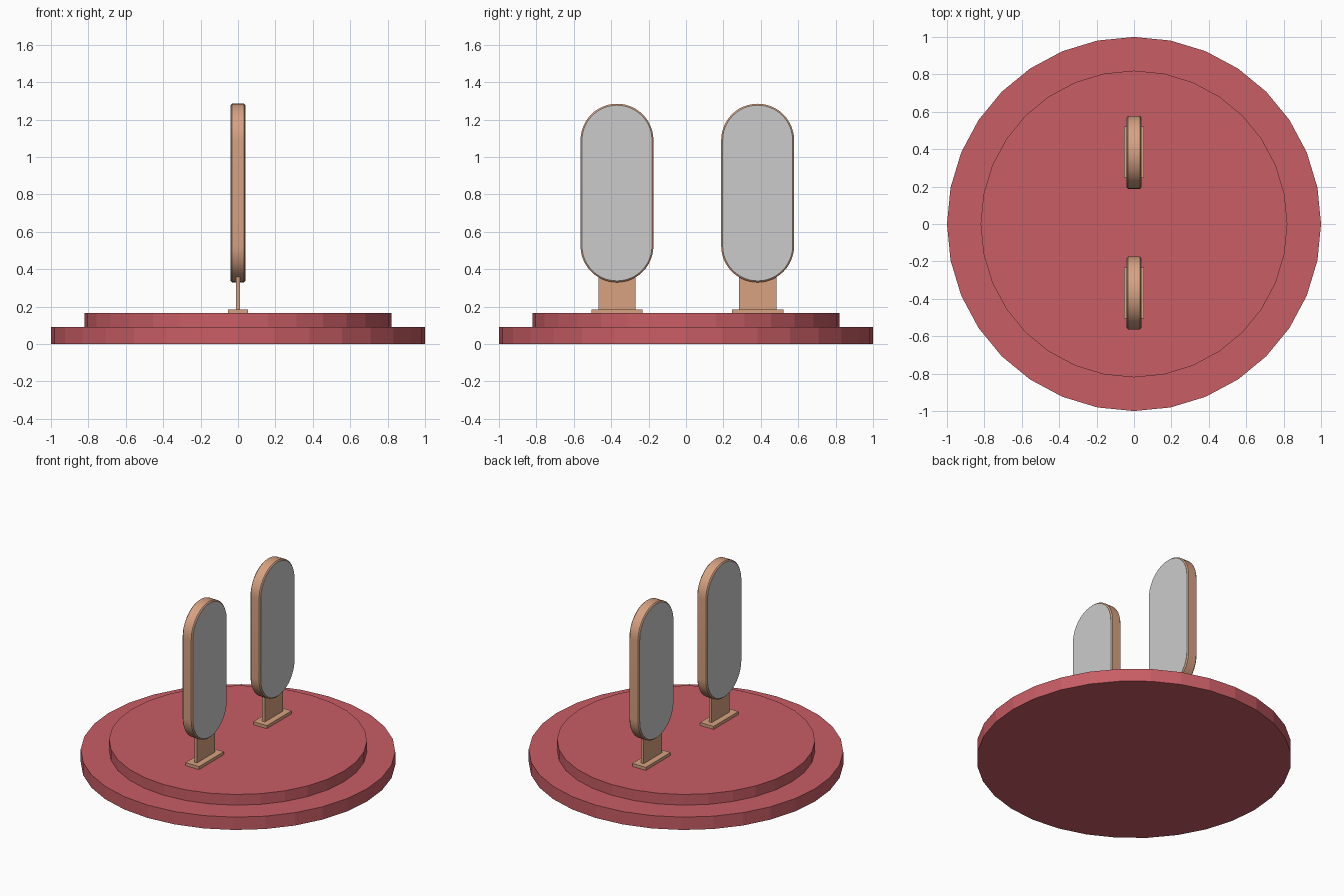
import bpy, bmesh, math

if "Cube" in bpy.data.objects:
    bpy.data.objects.remove(bpy.data.objects["Cube"])


def material(name, color):
    m = bpy.data.materials.new(name)
    m.diffuse_color = (*color, 1)
    m.use_nodes = True
    m.node_tree.nodes["Principled BSDF"].inputs["Base Color"].default_value = m.diffuse_color
    return m


RED = material("red", (0.58, 0.11, 0.13))
TAN = material("tan", (0.68, 0.36, 0.22))


def disc(name, radius, z0, z1):
    bpy.ops.mesh.primitive_cylinder_add(vertices=32, radius=radius, depth=z1 - z0,
                                        location=(0, 0, (z0 + z1) / 2))
    ob = bpy.context.object
    ob.name = name
    ob.data.materials.append(RED)


def box(name, size, center):
    bpy.ops.mesh.primitive_cube_add(size=1, location=center)
    ob = bpy.context.object
    ob.name = name
    ob.scale = size
    bpy.ops.object.transform_apply(location=False, rotation=False, scale=True)
    ob.data.materials.append(TAN)


def pill(name, y, radius, sections, mat=None, z_low=0.525, z_high=1.09, n=24):
    """Upright pill-shaped slab lofted along x; sections are (x, inset) pairs."""
    bm = bmesh.new()
    rings = []
    for x, inset in sections:
        r = radius - inset
        ring = []
        for start, zc in ((0, z_high), (math.pi, z_low)):
            for i in range(n + 1):
                a = start + math.pi * i / n
                ring.append(bm.verts.new((x, y + r * math.cos(a), zc + r * math.sin(a))))
        rings.append(ring)
    for a, b in zip(rings, rings[1:]):
        for i in range(len(a)):
            j = (i + 1) % len(a)
            bm.faces.new((a[i], a[j], b[j], b[i]))
    bm.faces.new(rings[0])
    bm.faces.new(rings[-1])
    bmesh.ops.recalc_face_normals(bm, faces=bm.faces)
    me = bpy.data.meshes.new(name)
    bm.to_mesh(me)
    bm.free()
    ob = bpy.data.objects.new(name, me)
    bpy.context.collection.objects.link(ob)
    if mat:
        me.materials.append(mat)
    bpy.ops.object.select_all(action='DESELECT')
    ob.select_set(True)
    bpy.context.view_layer.objects.active = ob
    bpy.ops.object.shade_smooth_by_angle(angle=math.radians(30))


# Stepped round base
disc("base_lower", 1.0, 0, 0.09)
disc("base_upper", 0.82, 0.09, 0.165)

# Two standing panels, each on a foot plate and a thin post
for side, y in (("front", -0.369), ("back", 0.383)):
    box(side + "_foot_plate", (0.105, 0.275, 0.022), (0, y, 0.175))
    box(side + "_post", (0.02, 0.2, 0.22), (0, y, 0.29))
    pill(side + "_panel_frame", y, 0.195,
         [(-0.039, 0.009), (-0.032, 0), (0.032, 0), (0.039, 0.009)], TAN)
    # grey faces on both sides of the frame
    pill(side + "_panel_face", y, 0.187, [(-0.04, 0), (0.04, 0)])
